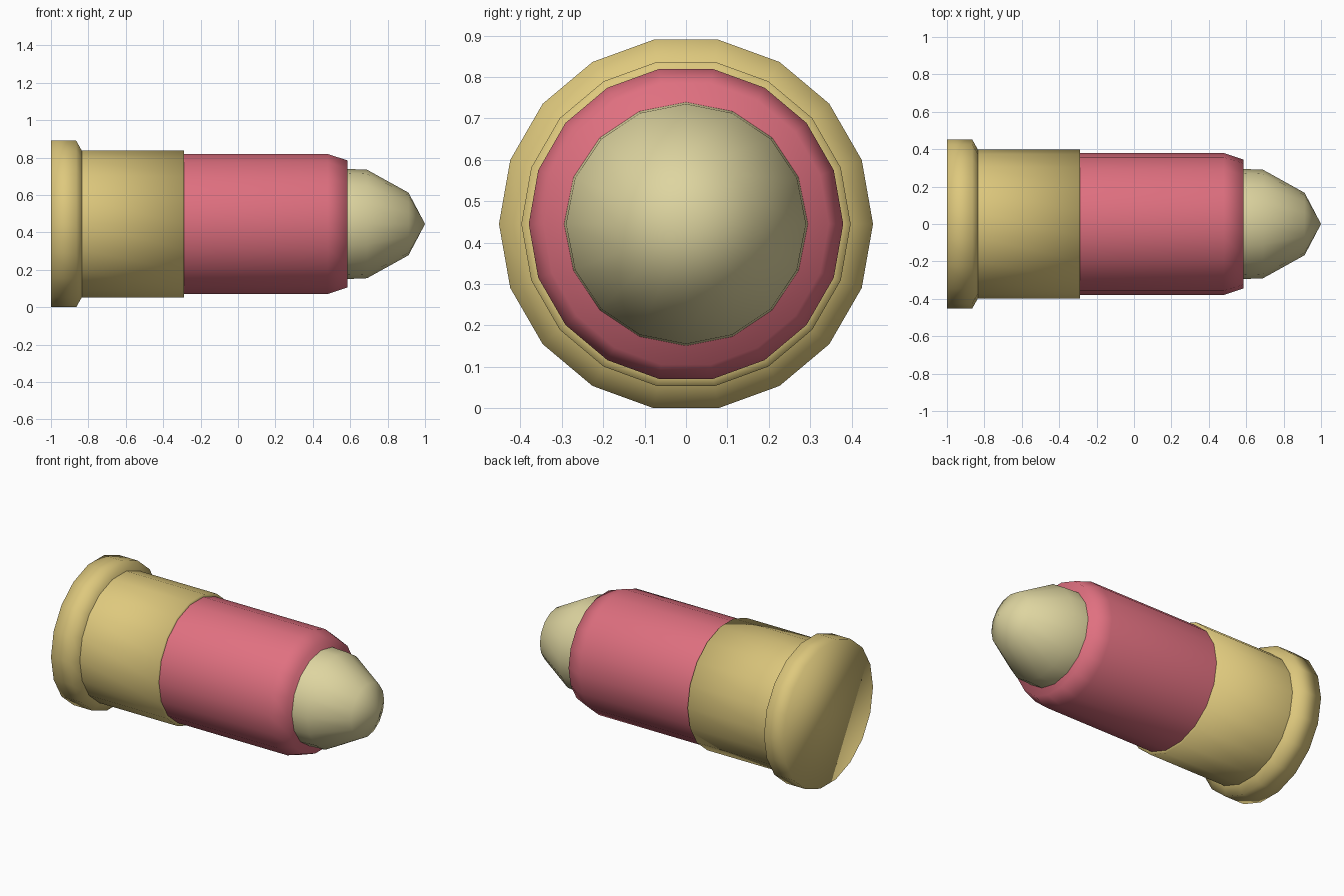
import bpy, bmesh, math

if "Cube" in bpy.data.objects:
    bpy.data.objects.remove(bpy.data.objects["Cube"], do_unlink=True)

RIM = 0.452
AXIS_Z = RIM * math.cos(math.radians(10))  # rim rests on a flat side


def material(name, rgb):
    mat = bpy.data.materials.new(name)
    mat.use_nodes = True
    mat.diffuse_color = (*rgb, 1)
    bsdf = next(n for n in mat.node_tree.nodes if n.type == "BSDF_PRINCIPLED")
    bsdf.inputs["Base Color"].default_value = (*rgb, 1)
    return mat


def lathe(name, profile, sides, mat, cap_start=False, cap_end=False, sharp=None):
    """Turn (x, radius) points around the lengthwise axis."""
    bm = bmesh.new()
    rings = []
    for x, r in profile:
        count = sides if r > 0 else 1
        rings.append([bm.verts.new((x, r * math.cos(math.tau * i / sides),
                                    AXIS_Z + r * math.sin(math.tau * i / sides)))
                      for i in range(count)])
    for a, b in zip(rings, rings[1:]):
        for i in range(sides):
            j = (i + 1) % sides
            if len(b) == 1:
                bm.faces.new((a[i], a[j], b[0]))
            else:
                bm.faces.new((a[i], a[j], b[j], b[i]))
    if cap_start:
        bm.faces.new(rings[0][::-1])
    if cap_end:
        bm.faces.new(rings[-1])
    for f in bm.faces:
        f.smooth = True
    if sharp is not None:
        for e in bm.edges:
            if e.is_manifold and e.calc_face_angle() > sharp:
                e.smooth = False
    mesh = bpy.data.meshes.new(name)
    bm.to_mesh(mesh)
    bm.free()
    mesh.materials.append(mat)
    obj = bpy.data.objects.new(name, mesh)
    bpy.context.collection.objects.link(obj)
    return obj


brass = material("brass", (0.73, 0.58, 0.205))
pink = material("pink", (0.745, 0.162, 0.216))
cream = material("cream", (0.73, 0.665, 0.352))

# Flanged base with a tapered shoulder
lathe("base_rim", [(-1, RIM), (-0.865, RIM), (-0.835, 0.398)], 18, brass, cap_start=True)

# Straight metal sleeve with a thin lip at its open end
lathe("base_sleeve", [(-0.835, 0.398), (-0.29, 0.398), (-0.29, 0.37)], 18, brass,
      sharp=math.radians(40))

# Coloured casing with a chamfered front
lathe("casing", [(-0.31, 0.38), (0.48, 0.38), (0.585, 0.345)], 18, pink, cap_end=True)

# Rounded pointed tip
lathe("tip", [(0.57, 0.295), (0.69, 0.29), (0.912, 0.167), (1, 0)], 16, cream)
